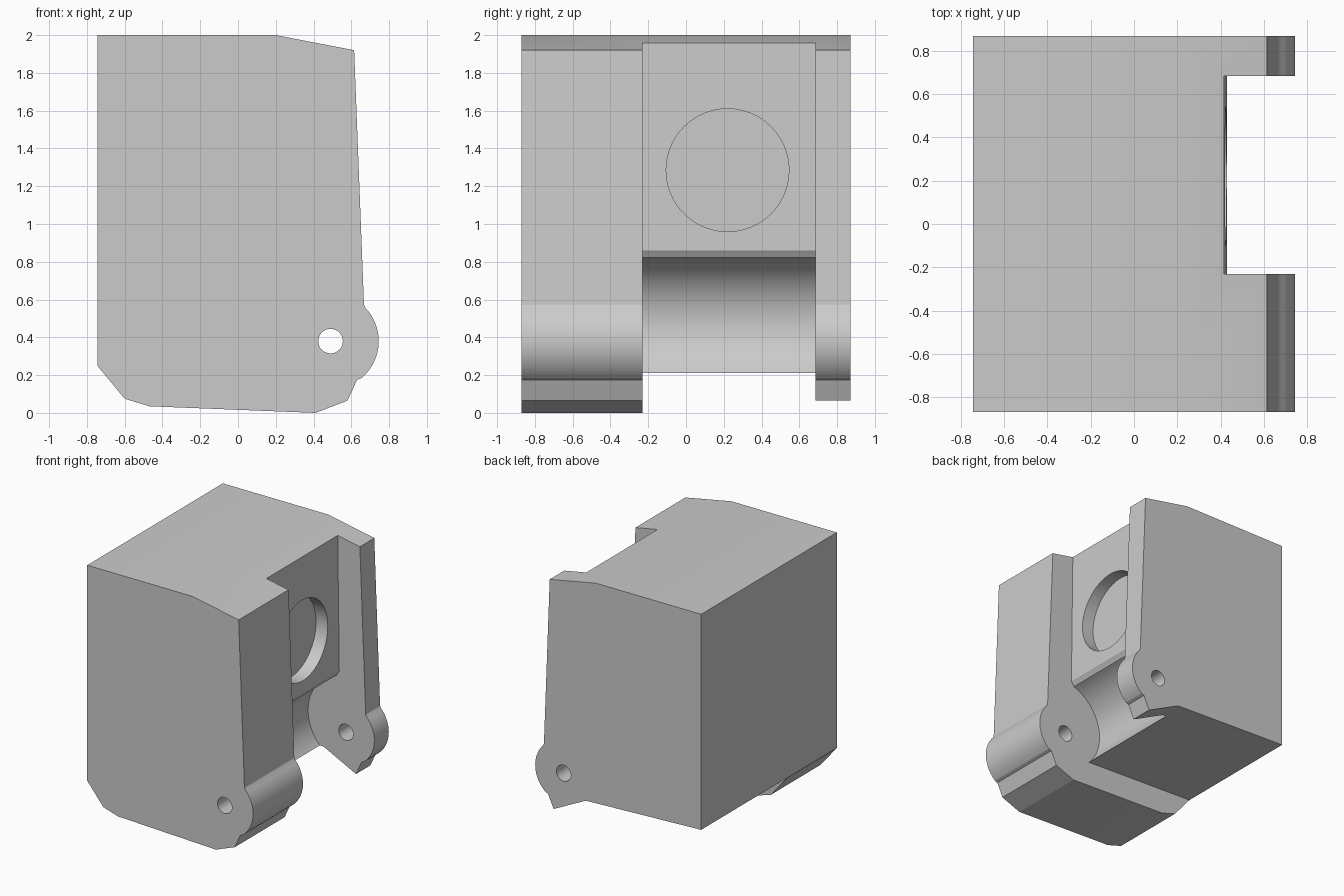
import bpy, bmesh, math
from mathutils import Matrix

cube = bpy.data.objects.get("Cube")
if cube:
    bpy.data.objects.remove(cube, do_unlink=True)

grey = bpy.data.materials.new("plain grey")
grey.use_nodes = True
colour = (0.6, 0.6, 0.6, 1)
grey.diffuse_color = colour
grey.node_tree.nodes["Principled BSDF"].inputs["Base Color"].default_value = colour


def finish(name, bm):
    bmesh.ops.recalc_face_normals(bm, faces=bm.faces)
    mesh = bpy.data.meshes.new(name)
    bm.to_mesh(mesh)
    bm.free()
    mesh.materials.append(grey)
    obj = bpy.data.objects.new(name, mesh)
    bpy.context.collection.objects.link(obj)
    return obj


def prism(name, outline, y0, y1):
    """Extrude an x-z outline from y0 to y1."""
    bm = bmesh.new()
    face = bm.faces.new([bm.verts.new((x, y0, z)) for x, z in outline])
    new = bmesh.ops.extrude_face_region(bm, geom=[face])["geom"]
    verts = [v for v in new if isinstance(v, bmesh.types.BMVert)]
    bmesh.ops.translate(bm, verts=verts, vec=(0, y1 - y0, 0))
    return finish(name, bm)


def rod(name, centre, radius, length, axis, sides):
    turn = Matrix.Rotation(math.pi / 2, 4, 'X' if axis == 'Y' else 'Y')
    bm = bmesh.new()
    bmesh.ops.create_cone(bm, cap_ends=True, segments=sides, radius1=radius,
                          radius2=radius, depth=length,
                          matrix=Matrix.Translation(centre) @ turn)
    return finish(name, bm)


def arc(cx, cz, r, start, end, steps):
    angles = [math.radians(start + (end - start) * i / steps) for i in range(steps + 1)]
    return [(cx + r * math.cos(a), cz + r * math.sin(a)) for a in angles]


def cut(target, cutter):
    cutter.hide_render = True
    mod = target.modifiers.new("cut", 'BOOLEAN')
    mod.operation = 'DIFFERENCE'
    mod.solver = 'EXACT'
    mod.object = cutter
    bpy.context.view_layer.objects.active = target
    bpy.ops.object.modifier_apply(modifier=mod.name)
    bpy.data.objects.remove(cutter, do_unlink=True)


# Housing block with rounded hinge corner
outline = [(-0.745, 2), (0.2, 2), (0.615, 1.92), (0.667, 0.57)]
outline += arc(0.49, 0.38, 0.255, 43, -50, 20)
outline += [(0.63, 0.175), (0.58, 0.065), (0.41, 0), (-0.47, 0.035),
            (-0.6, 0.075), (-0.745, 0.25)]
housing = prism("housing", outline, -0.87, 0.87)

# Raised underside behind the front skid
cut(housing, prism("underside_cutter", [(-1, 0.26), (0.29, 0.21), (0.7, 0.005),
                                        (0.7, -0.3), (-1, -0.3)], -0.23, 1))

# Side slot with curved hinge clearance
slot = [(1, 2.2), (0.413, 2.2), (0.43, 0.86), (0.41, 0.83)]
slot += arc(0.52, 0.47, 0.37, 108, 228, 28)
slot += [(0.27, -0.4), (1, -0.4)]
cut(housing, prism("slot_cutter", slot, -0.23, 0.685))

# Hinge pin hole and shallow round pocket
cut(housing, rod("pin_cutter", (0.49, 0, 0.38), 0.065, 3, 'Y', 32))
cut(housing, rod("pocket_cutter", (0.42, 0.22, 1.285), 0.325, 0.2, 'X', 64))

# Smooth curved faces, sharp edges kept
bpy.ops.object.select_all(action='DESELECT')
housing.select_set(True)
bpy.context.view_layer.objects.active = housing
bpy.ops.object.shade_smooth_by_angle(angle=math.radians(20))
